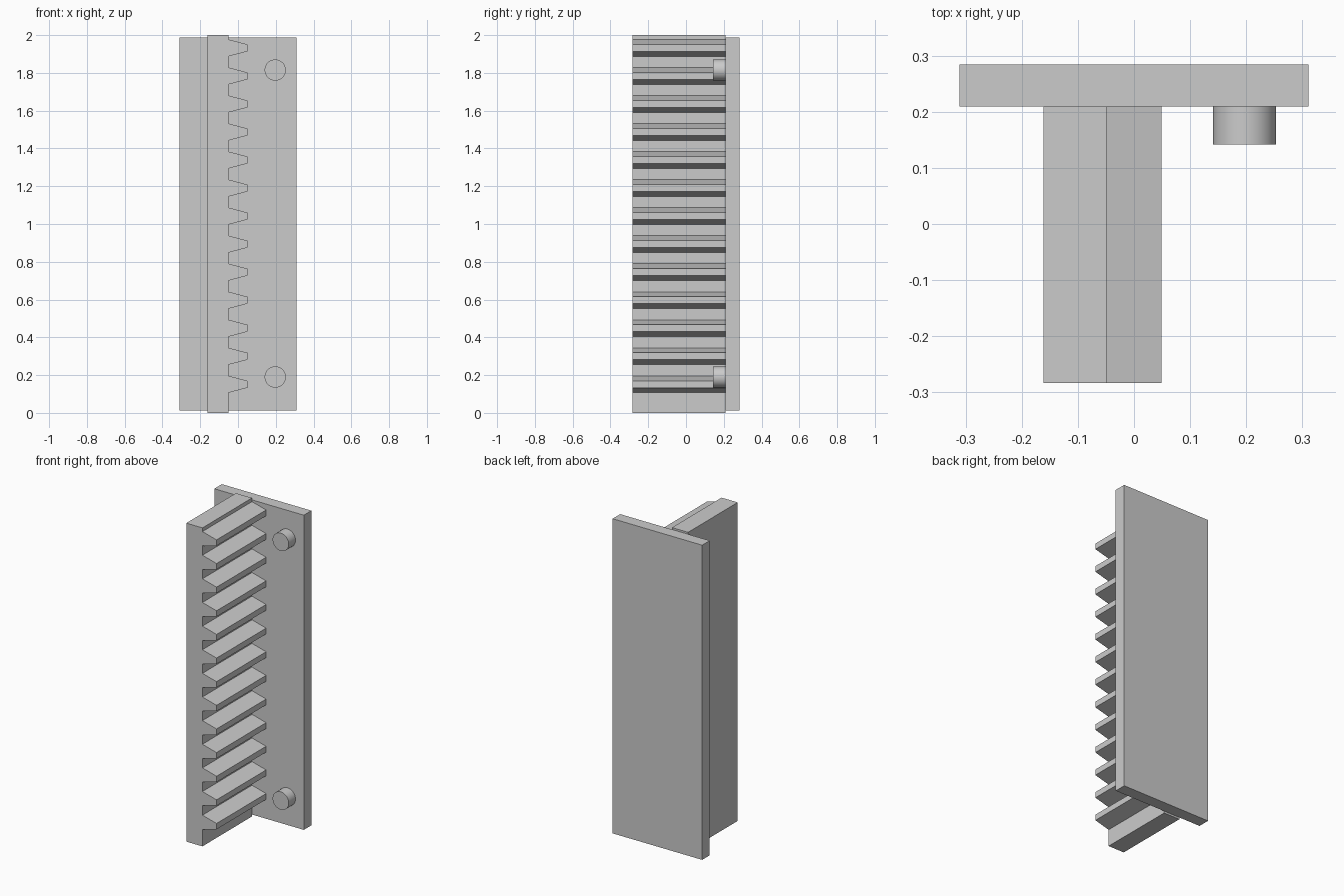
import bpy, bmesh, math
from mathutils import Matrix

if "Cube" in bpy.data.objects:
    bpy.data.objects.remove(bpy.data.objects["Cube"])

TEETH, PITCH, FIRST = 13, 0.1484, 0.107
ROOT_X, TIP_X, BACK_X = -0.049, 0.049, -0.161
FRONT_Y, PLATE_Y, REAR_Y = -0.283, 0.209, 0.284


def finish(name, bm):
    bmesh.ops.recalc_face_normals(bm, faces=bm.faces)
    mesh = bpy.data.meshes.new(name)
    bm.to_mesh(mesh)
    bm.free()
    obj = bpy.data.objects.new(name, mesh)
    bpy.context.collection.objects.link(obj)
    return obj


def extrude_profile(name, points, y0, y1):
    """Extrude an (x, z) outline along y."""
    bm = bmesh.new()
    face = bm.faces.new([bm.verts.new((x, y0, z)) for x, z in points])
    new = bmesh.ops.extrude_face_region(bm, geom=[face])["geom"]
    verts = [v for v in new if isinstance(v, bmesh.types.BMVert)]
    bmesh.ops.translate(bm, verts=verts, vec=(0, y1 - y0, 0))
    return finish(name, bm)


# Back plate
extrude_profile("back_plate",
                [(-0.311, 0.012), (0.311, 0.012), (0.311, 1.988), (-0.311, 1.988)],
                PLATE_Y, REAR_Y)

# Toothed rack: straight spine with tapered teeth on the right side
outline = [(BACK_X, 0), (ROOT_X, 0)]
for i in range(TEETH):
    z = FIRST + i * PITCH
    outline += [(ROOT_X, z), (TIP_X, z + 0.026),
                (TIP_X, z + 0.063), (ROOT_X, z + 0.089)]
outline += [(ROOT_X, 2), (BACK_X, 2)]
extrude_profile("toothed_rack", outline, FRONT_Y, PLATE_Y)

# Round mounting pegs on the plate
for name, z in (("lower_peg", 0.19), ("upper_peg", 1.815)):
    bm = bmesh.new()
    y0 = 0.142
    bmesh.ops.create_cone(
        bm, cap_ends=True, segments=48, radius1=0.056, radius2=0.056,
        depth=PLATE_Y - y0,
        matrix=Matrix.Translation((0.197, (PLATE_Y + y0) / 2, z))
        @ Matrix.Rotation(math.pi / 2, 4, "X"))
    peg = finish(name, bm)
    bpy.ops.object.select_all(action="DESELECT")
    peg.select_set(True)
    bpy.context.view_layer.objects.active = peg
    bpy.ops.object.shade_smooth_by_angle(angle=math.radians(30))
